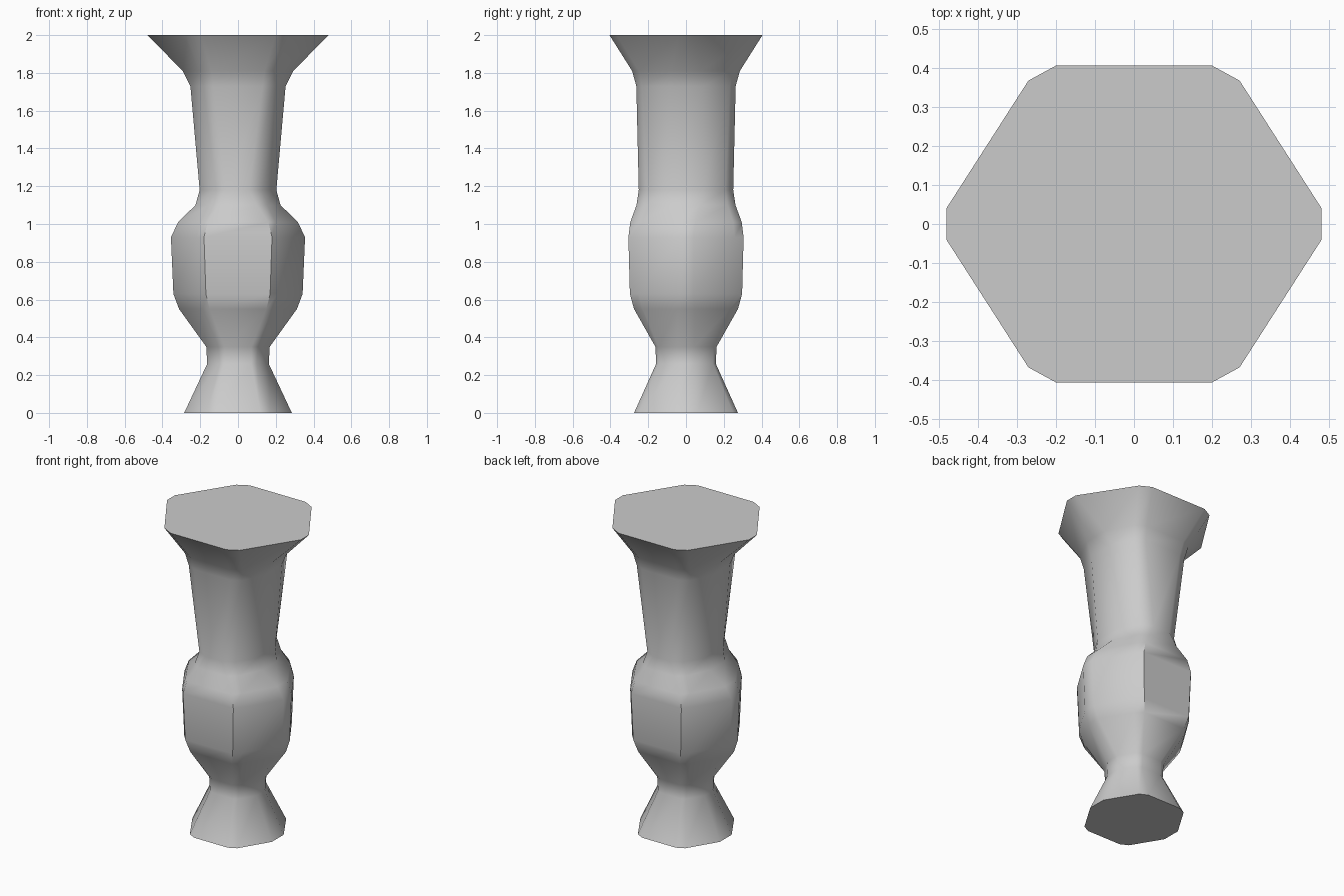
import bpy, bmesh, math

# rings: z, half width x, half depth y, half side flat, corner x, corner y, half front flat
RINGS = [
    (0.00, 0.285, 0.275, 0.06, 0.17, 0.25, 0.12),   # foot
    (0.26, 0.163, 0.158, 0.045, 0.10, 0.143, 0.07),  # waist
    (0.35, 0.168, 0.162, 0.045, 0.105, 0.145, 0.07),
    (0.55, 0.312, 0.275, 0.045, 0.195, 0.23, 0.15),  # belly
    (0.63, 0.342, 0.297, 0.04, 0.21, 0.25, 0.17),
    (0.93, 0.355, 0.305, 0.04, 0.22, 0.257, 0.18),
    (1.01, 0.317, 0.295, 0.05, 0.20, 0.25, 0.16),
    (1.10, 0.225, 0.262, 0.075, 0.155, 0.22, 0.10),
    (1.18, 0.203, 0.25, 0.09, 0.13, 0.21, 0.06),     # neck
    (1.73, 0.252, 0.263, 0.09, 0.19, 0.232, 0.13),
    (1.81, 0.292, 0.285, 0.08, 0.205, 0.25, 0.14),
    (2.00, 0.48, 0.405, 0.04, 0.27, 0.367, 0.20),    # rim
]


def section(rx, ry, a, bx, by, c):
    """Mirror one quarter into a twelve-sided loop, counter-clockwise."""
    q = [(rx, a), (bx, by), (c, ry)]
    half = q + [(-x, y) for x, y in reversed(q)]
    return half + [(-x, -y) for x, y in half]


# loft the rings and close both ends
bm = bmesh.new()
loops = [[bm.verts.new((x, y, r[0])) for x, y in section(*r[1:])] for r in RINGS]
for low, high in zip(loops, loops[1:]):
    n = len(low)
    for i in range(n):
        j = (i + 1) % n
        bm.faces.new((low[i], low[j], high[j], high[i]))
bm.faces.new(loops[0][::-1])
bm.faces.new(loops[-1])
bm.normal_update()
mesh = bpy.data.meshes.new("vase")
bm.to_mesh(mesh)
bm.free()

vase = bpy.data.objects.new("vase", mesh)
bpy.context.collection.objects.link(vase)
bpy.context.view_layer.objects.active = vase
vase.select_set(True)
bpy.ops.object.shade_smooth_by_angle(angle=math.radians(45))
